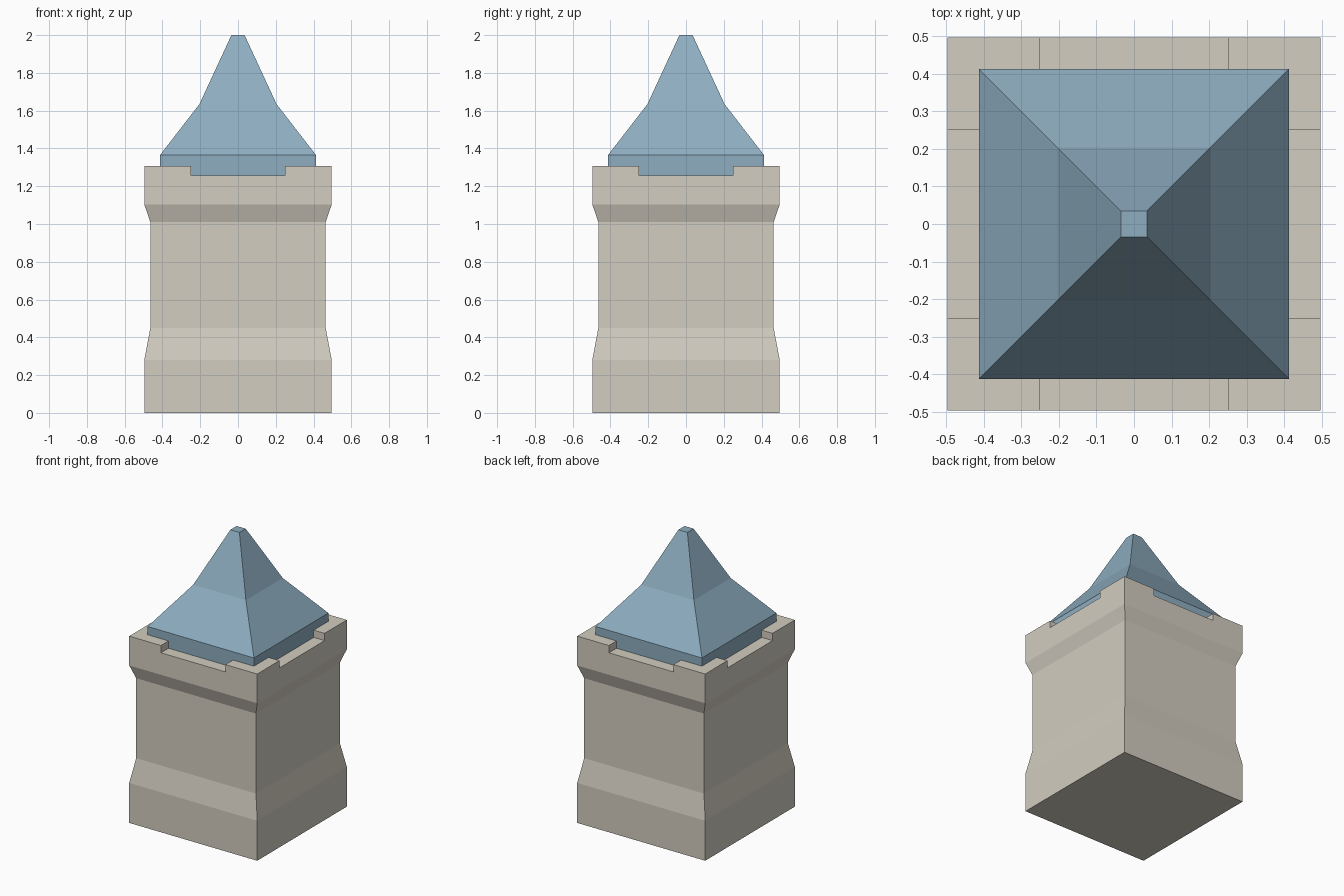
import bpy, bmesh

if "Cube" in bpy.data.objects:
    bpy.data.objects.remove(bpy.data.objects["Cube"])


def material(name, color):
    m = bpy.data.materials.new(name)
    m.diffuse_color = (*color, 1)
    m.use_nodes = True
    m.node_tree.nodes["Principled BSDF"].inputs["Base Color"].default_value = m.diffuse_color
    return m


def square_loft(name, profile, mat):
    """Stack square rings (half width, z) into a closed solid."""
    bm = bmesh.new()
    corners = ((-1, -1), (1, -1), (1, 1), (-1, 1))
    rings = [[bm.verts.new((sx * h, sy * h, z)) for sx, sy in corners]
             for h, z in profile]
    for low, high in zip(rings, rings[1:]):
        for i in range(4):
            j = (i + 1) % 4
            bm.faces.new((low[i], low[j], high[j], high[i]))
    bm.faces.new(rings[0][::-1])
    bm.faces.new(rings[-1])
    mesh = bpy.data.meshes.new(name)
    bm.to_mesh(mesh)
    bm.free()
    ob = bpy.data.objects.new(name, mesh)
    bpy.context.collection.objects.link(ob)
    if mat:
        mesh.materials.append(mat)
    return ob


stone = material("stone", (0.65, 0.61, 0.53))
slate = material("slate", (0.27, 0.42, 0.53))

# Stone tower with flared foot and head
tower = square_loft("tower_body", [
    (0.496, 0), (0.496, 0.28), (0.464, 0.45),
    (0.464, 1.01), (0.496, 1.103), (0.496, 1.308)], stone)

# Parapet gaps on all four sides, cut by two crossing bars
NOTCH_Z, NOTCH_W = 1.257, 0.25
for axis in (0, 1):
    cutter = square_loft("gap_cutter", [(1, NOTCH_Z), (1, 1.5)], None)
    cutter.scale[axis] = NOTCH_W
    cutter.hide_render = True
    bpy.context.view_layer.update()
    mod = tower.modifiers.new("gap", 'BOOLEAN')
    mod.operation = 'DIFFERENCE'
    mod.solver = 'EXACT'
    mod.object = cutter
    bpy.context.view_layer.objects.active = tower
    bpy.ops.object.modifier_apply(modifier=mod.name)
    bpy.data.objects.remove(cutter)

# Slate roof: eave slab, shallow skirt, steep spire, small flat tip
square_loft("roof", [
    (0.412, 1.24), (0.412, 1.366), (0.204, 1.635), (0.035, 2.0)], slate)
